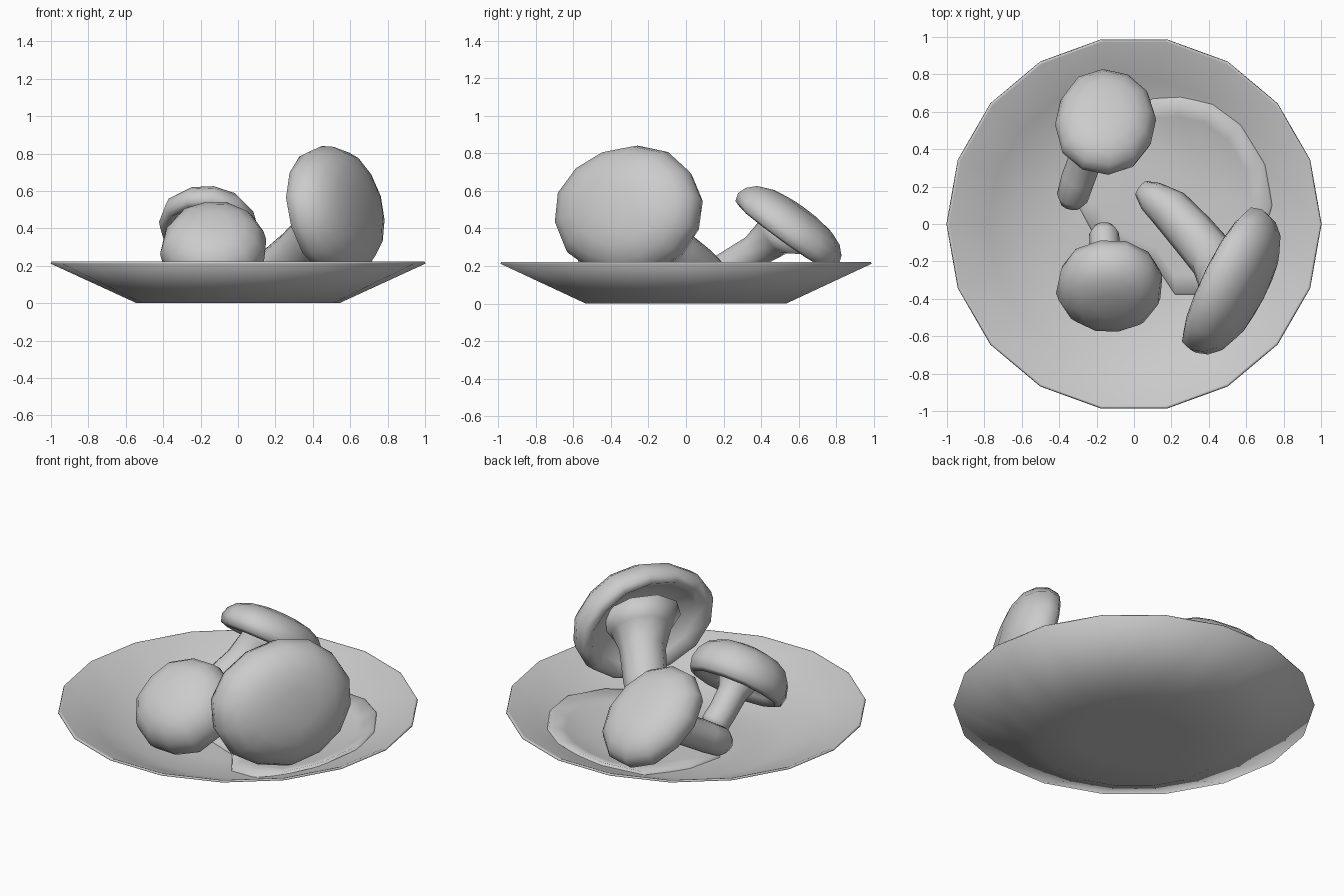
import bpy, bmesh, math, random
from mathutils import Vector, Matrix

if "Cube" in bpy.data.objects:
    bpy.data.objects.remove(bpy.data.objects["Cube"])

random.seed(4)
grey = bpy.data.materials.new("light_grey")
grey.diffuse_color = (0.6, 0.6, 0.6, 1)
grey.use_nodes = True
grey.node_tree.nodes["Principled BSDF"].inputs["Base Color"].default_value = grey.diffuse_color


def finish(name, bm):
    bmesh.ops.recalc_face_normals(bm, faces=bm.faces)
    me = bpy.data.meshes.new(name)
    bm.to_mesh(me)
    bm.free()
    me.materials.append(grey)
    for p in me.polygons:
        p.use_smooth = True
    ob = bpy.data.objects.new(name, me)
    bpy.context.collection.objects.link(ob)
    return ob


def skin(bm, rings, cap_start=True, cap_end=True):
    """Bridge rings of points; close the ends with a fan."""
    vs = [[bm.verts.new(p) for p in r] for r in rings]
    n = len(vs[0])
    for a, b in zip(vs, vs[1:]):
        for i in range(n):
            j = (i + 1) % n
            bm.faces.new((a[i], a[j], b[j], b[i]))
    for ring, do in ((vs[0], cap_start), (vs[-1], cap_end)):
        if do:
            c = sum((v.co for v in ring), Vector()) / n
            cv = bm.verts.new(c)
            for i in range(n):
                bm.faces.new((ring[i], ring[(i + 1) % n], cv))


def circle(r, z, n, off=0.0, sx=1, sy=1, wob=None):
    out = []
    for i in range(n):
        a = 2 * math.pi * i / n + off
        k = r * (wob[i] if wob else 1)
        out.append(Vector((k * sx * math.cos(a), k * sy * math.sin(a), z)))
    return out


# plate: thin 18-sided dish
bm = bmesh.new()
profile = [(0.3, 0.0), (0.54, 0.0), (1.0, 0.212), (0.995, 0.222), (0.985, 0.22),
           (0.78, 0.122), (0.54, 0.022), (0.3, 0.018)]
skin(bm, [circle(r * 1.003, z, 18) for r, z in profile])
finish("plate", bm)


# sauce: thin pool that follows the dish surface
def dish_z(x, y):
    r = math.hypot(x, y)
    return 0.02 + max(0.0, r - 0.53) * 0.43


outline = [(0.1, 0.67), (0.25, 0.68), (0.42, 0.64), (0.57, 0.53), (0.7, 0.32),
           (0.74, 0.1), (0.66, -0.15), (0.52, -0.31), (0.36, -0.38), (0.22, -0.38),
           (0.1, -0.2), (-0.1, -0.12), (-0.22, -0.05), (-0.3, 0.1), (-0.25, 0.32),
           (-0.1, 0.55)]
bm = bmesh.new()
rings = []
for s, lift in ((1.0, -0.004), (0.98, 0.014), (0.8, 0.02), (0.5, 0.02), (0.2, 0.02)):
    ring = []
    for x, y in outline:
        px, py = 0.2 + (x - 0.2) * s, 0.15 + (y - 0.15) * s
        ring.append(Vector((px, py, dish_z(px, py) + lift)))
    rings.append(ring)
skin(bm, rings, cap_start=False)
finish("sauce_pool", bm)

# cap section: relative radius, height; flattish top, thick rolled rim, hollow underside
CAP = [(0.3, 0.118), (0.6, 0.1), (0.82, 0.065), (0.95, 0.015), (1.0, -0.04),
       (0.96, -0.09), (0.85, -0.105), (0.73, -0.07), (0.55, -0.03), (0.3, -0.02)]


def mushroom_cap(name, centre, axis, sx, sy, thick, n=12):
    bm = bmesh.new()
    wob = [random.uniform(0.97, 1.03) for _ in range(n)]
    skin(bm, [circle(r, h * thick, n, 0.2, sx, sy, wob) for r, h in CAP])
    rot = Vector(axis).to_track_quat('Z', 'Y').to_matrix().to_4x4()
    bm.transform(Matrix.Translation(centre) @ rot)
    finish(name, bm)


def mushroom_stem(name, path, n=10):
    """Tube along points (x, y, z, radius)."""
    pts = [Vector(p[:3]) for p in path]
    rings = []
    for i, p in enumerate(path):
        d = pts[min(i + 1, len(pts) - 1)] - pts[max(i - 1, 0)]
        rot = d.to_track_quat('Z', 'Y')
        rings.append([pts[i] + rot @ v for v in circle(p[3], 0, n)])
    bm = bmesh.new()
    skin(bm, rings)
    finish(name, bm)


# large mushroom leaning on the right
mushroom_cap("large_cap", (0.552, -0.32, 0.50), (0.87, -0.44, 0.2), 0.43, 0.365, 1.2, 14)
mushroom_stem("large_stem", [(0.04, 0.19, 0.13, 0.05), (0.09, 0.15, 0.15, 0.085),
                             (0.19, 0.08, 0.18, 0.115), (0.31, -0.05, 0.27, 0.125),
                             (0.42, -0.18, 0.38, 0.13), (0.48, -0.25, 0.45, 0.17),
                             (0.53, -0.29, 0.49, 0.25)])

# back mushroom
mushroom_cap("back_cap", (-0.15, 0.565, 0.425), (0.08, 0.58, 0.81), 0.275, 0.325, 0.85)
mushroom_stem("back_stem", [(-0.34, 0.10, 0.12, 0.055), (-0.33, 0.14, 0.14, 0.085),
                            (-0.30, 0.24, 0.20, 0.09), (-0.25, 0.37, 0.28, 0.09),
                            (-0.20, 0.47, 0.36, 0.115), (-0.16, 0.54, 0.41, 0.18)])

# front mushroom
mushroom_cap("front_cap", (-0.13, -0.355, 0.335), (0.0, -0.66, 0.75), 0.285, 0.29, 1.1)
mushroom_stem("front_stem", [(-0.16, -0.02, 0.11, 0.055), (-0.16, -0.05, 0.13, 0.08),
                             (-0.155, -0.13, 0.17, 0.08), (-0.145, -0.24, 0.24, 0.085),
                             (-0.135, -0.31, 0.30, 0.12), (-0.13, -0.34, 0.32, 0.17)])
